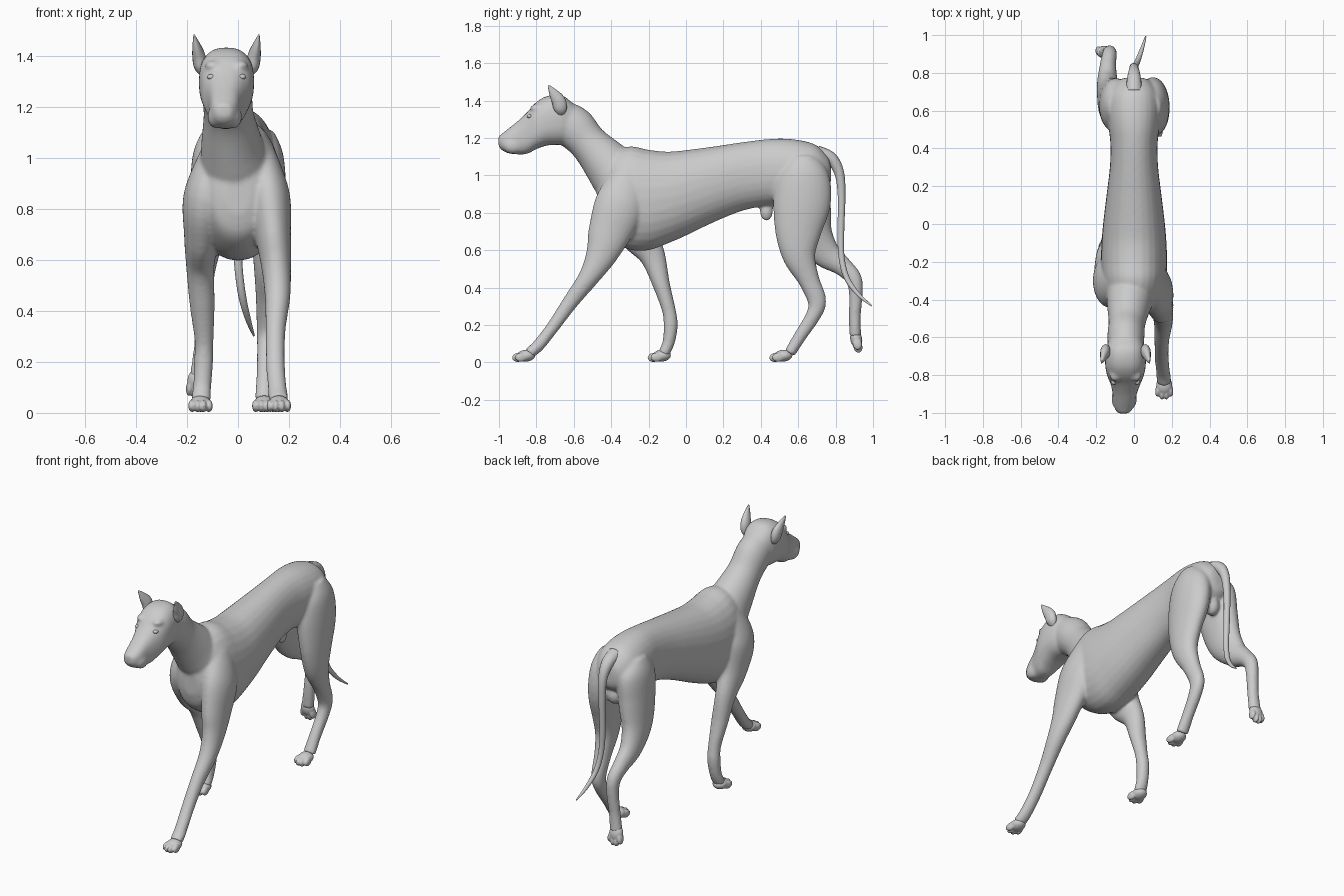
import bpy, bmesh, math
from mathutils import Vector, Matrix

HX = -0.045  # the head is turned slightly off the centre line


def catmull(p0, p1, p2, p3, t):
    return [0.5 * (2*b + (c-a)*t + (2*a-5*b+4*c-d)*t*t + (3*b-a-3*c+d)*t**3)
            for a, b, c, d in zip(p0, p1, p2, p3)]


def loft(bm, stations, tangent=None, power=2.0, sides=28, steps=6):
    """Tube through (x, y, z, half width, half depth) stations."""
    s = [stations[0]] + list(stations) + [stations[-1]]
    pts = [catmull(*s[i:i+4], k/steps) for i in range(len(s)-3) for k in range(steps)]
    pts.append(list(stations[-1]))
    rings = []
    for i, p in enumerate(pts):
        a, b = pts[max(i-1, 0)], pts[min(i+1, len(pts)-1)]
        t = Vector(tangent) if tangent else (Vector(b[:3]) - Vector(a[:3])).normalized()
        up = t.cross(Vector((1, 0, 0))).normalized()
        side = up.cross(t)
        ring = []
        for k in range(sides):
            c, n = math.cos(2*math.pi*k/sides), math.sin(2*math.pi*k/sides)
            c, n = [math.copysign(abs(v)**(2/power), v) for v in (c, n)]
            ring.append(bm.verts.new(Vector(p[:3]) + side*c*p[3] + up*n*p[4]))
        rings.append(ring)
    for r, q in zip(rings, rings[1:]):
        for k in range(sides):
            j = (k+1) % sides
            bm.faces.new((r[k], r[j], q[j], q[k]))
    bm.faces.new(rings[0][::-1])
    bm.faces.new(rings[-1])


def profile(table):
    """(x, y, top, bottom, half width) rows to loft stations."""
    return [(x, y, (t+b)/2, w, (t-b)/2) for x, y, t, b, w in table]


def blob(bm, loc, size, d=(0, 1, 0)):
    d = Vector(d).normalized()
    up = Vector((1, 0, 0)).cross(d).normalized()
    side = d.cross(up)
    m = Matrix((side*size[0], d*size[1], up*size[2])).transposed().to_4x4()
    bmesh.ops.create_icosphere(bm, subdivisions=3, radius=1,
                               matrix=Matrix.Translation(loc) @ m)


def finish(bm, name, voxel=None, smooth=0):
    bmesh.ops.recalc_face_normals(bm, faces=bm.faces)
    for f in bm.faces:
        f.smooth = True
    me = bpy.data.meshes.new(name)
    bm.to_mesh(me)
    bm.free()
    ob = bpy.data.objects.new(name, me)
    bpy.context.collection.objects.link(ob)
    if voxel:
        m = ob.modifiers.new("fuse", 'REMESH')
        m.mode, m.voxel_size, m.use_smooth_shade = 'VOXEL', voxel, True
        m = ob.modifiers.new("soften", 'SMOOTH')
        m.factor, m.iterations = 0.5, smooth
        bpy.context.view_layer.objects.active = ob
        for n in ("fuse", "soften"):
            bpy.ops.object.modifier_apply(modifier=n)
    return ob


bm = bmesh.new()
# trunk
loft(bm, profile([
    (0, -.475, .93, .78, .05), (0, -.45, 1.02, .70, .105), (0, -.39, 1.12, .645, .145),
    (0, -.30, 1.155, .602, .168), (0, -.20, 1.137, .60, .175), (0, -.10, 1.127, .635, .172),
    (0, 0, 1.135, .678, .164), (0, .15, 1.155, .75, .146), (0, .30, 1.177, .81, .128),
    (0, .42, 1.192, .835, .125), (0, .52, 1.197, .84, .135), (0, .62, 1.186, .85, .14),
    (0, .70, 1.16, .88, .125), (0, .76, 1.10, .93, .08), (0, .775, 1.05, .97, .04)]),
    tangent=(0, -1, 0), power=2.15)
# neck
loft(bm, [(0, -.26, .88, .12, .16), (-.01, -.34, .96, .137, .147), (-.025, -.415, 1.055, .12, .132),
          (-.037, -.52, 1.17, .098, .104), (-.043, -.60, 1.255, .098, .115),
          (-.043, -.68, 1.31, .09, .10)])
# head
loft(bm, profile([
    (HX, -.59, 1.37, 1.19, .075), (HX, -.66, 1.427, 1.165, .103), (HX, -.74, 1.425, 1.16, .108),
    (HX, -.80, 1.392, 1.14, .098), (HX, -.85, 1.337, 1.115, .078), (HX-.004, -.90, 1.29, 1.112, .064),
    (HX-.007, -.95, 1.25, 1.118, .056), (HX-.01, -.985, 1.222, 1.135, .044),
    (HX-.01, -1.003, 1.208, 1.16, .026)]), tangent=(0, -1, 0), power=2.5)
for s in (-1, 1):
    blob(bm, (HX-.007+s*.034, -.925, 1.16), (.034, .055, .046))   # jowls
    blob(bm, (HX+s*.055, -.80, 1.36), (.03, .035, .02))           # brows
# front legs
loft(bm, [(.085, -.30, 1.02, .06, .09), (.118, -.35, .85, .085, .135), (.138, -.41, .69, .07, .115),
          (.15, -.455, .57, .058, .083), (.155, -.52, .455, .05, .056), (.147, -.62, .32, .039, .042),
          (.147, -.715, .185, .037, .034), (.155, -.79, .09, .037, .033), (.16, -.84, .048, .04, .03)])
loft(bm, [(-.085, -.30, 1.02, .06, .09), (-.128, -.31, .85, .085, .135), (-.142, -.26, .70, .07, .11),
          (-.148, -.18, .57, .055, .07), (-.14, -.133, .42, .049, .047), (-.133, -.092, .28, .037, .037),
          (-.135, -.082, .20, .038, .038), (-.14, -.092, .11, .036, .033), (-.145, -.12, .045, .04, .03)])
# hind legs
loft(bm, [(.07, .62, 1.09, .07, .08), (.09, .625, 1.0, .088, .14), (.105, .62, .86, .084, .155),
          (.118, .60, .70, .068, .125), (.12, .605, .57, .058, .09), (.115, .655, .445, .045, .058),
          (.112, .70, .33, .039, .05), (.11, .68, .25, .036, .04), (.106, .61, .14, .034, .034),
          (.103, .555, .05, .038, .03)])
loft(bm, [(-.07, .62, 1.09, .07, .08), (-.09, .625, 1.0, .088, .14), (-.105, .635, .85, .084, .14),
          (-.125, .665, .70, .07, .12), (-.14, .745, .585, .056, .08), (-.138, .835, .515, .044, .053),
          (-.13, .895, .45, .039, .044), (-.13, .908, .37, .036, .037), (-.14, .903, .25, .034, .032),
          (-.152, .905, .14, .038, .032)])
# underside details
blob(bm, (0, .43, .81), (.027, .036, .055))
blob(bm, (0, .70, .87), (.045, .045, .06))
finish(bm, "body", 0.008, 12)

# paws: a pad and four toes each, pointing along d
bm = bmesh.new()
for (x, y, z), d in (((.16, -.855, .036), (0, -1, -.08)), ((-.147, -.13, .036), (0, -1, -.08)),
                     ((.103, .52, .036), (0, -1, -.08)), ((-.156, .91, .125), (0, .22, -1))):
    d = Vector(d).normalized()
    c = Vector((x, y, z))
    blob(bm, c, (.043, .05, .032), d)
    for k in (-1.5, -.5, .5, 1.5):
        reach = .042 if abs(k) < 1 else .026
        blob(bm, c + d*reach + Vector((k*.022, 0, -.006 if z < .1 else 0)),
             (.0145, .034, .025), d + Vector((k*.08, 0, 0)))
finish(bm, "paws", 0.005, 3)

# tail
bm = bmesh.new()
loft(bm, [(0, .70, 1.12, .045, .04), (0, .775, 1.09, .036, .034), (0, .82, 1.01, .026, .026),
          (-.003, .832, .88, .02, .02), (-.004, .828, .70, .018, .018), (.003, .832, .56, .016, .016),
          (.018, .86, .45, .015, .015), (.04, .92, .365, .011, .011), (.062, .992, .303, .004, .004)],
     sides=16)
finish(bm, "tail")

# ears, mirrored about the head centre
bm = bmesh.new()
for s in (-1, 1):
    loft(bm, [(HX+s*.085, -.675, 1.325, .014, .018), (HX+s*.102, -.672, 1.355, .024, .035),
              (HX+s*.108, -.68, 1.395, .026, .037), (HX+s*.117, -.705, 1.435, .017, .027),
              (HX+s*.127, -.735, 1.48, .003, .005)], sides=16)
finish(bm, "ears")

# eyes and nose
bm = bmesh.new()
for s in (-1, 1):
    blob(bm, (HX+s*.06, -.835, 1.316), (.017, .016, .011))
finish(bm, "eyes")
bm = bmesh.new()
blob(bm, (HX-.01, -.982, 1.197), (.027, .018, .02))
for s in (-1, 1):
    blob(bm, (HX-.01+s*.02, -.978, 1.192), (.014, .015, .014))
finish(bm, "nose")
